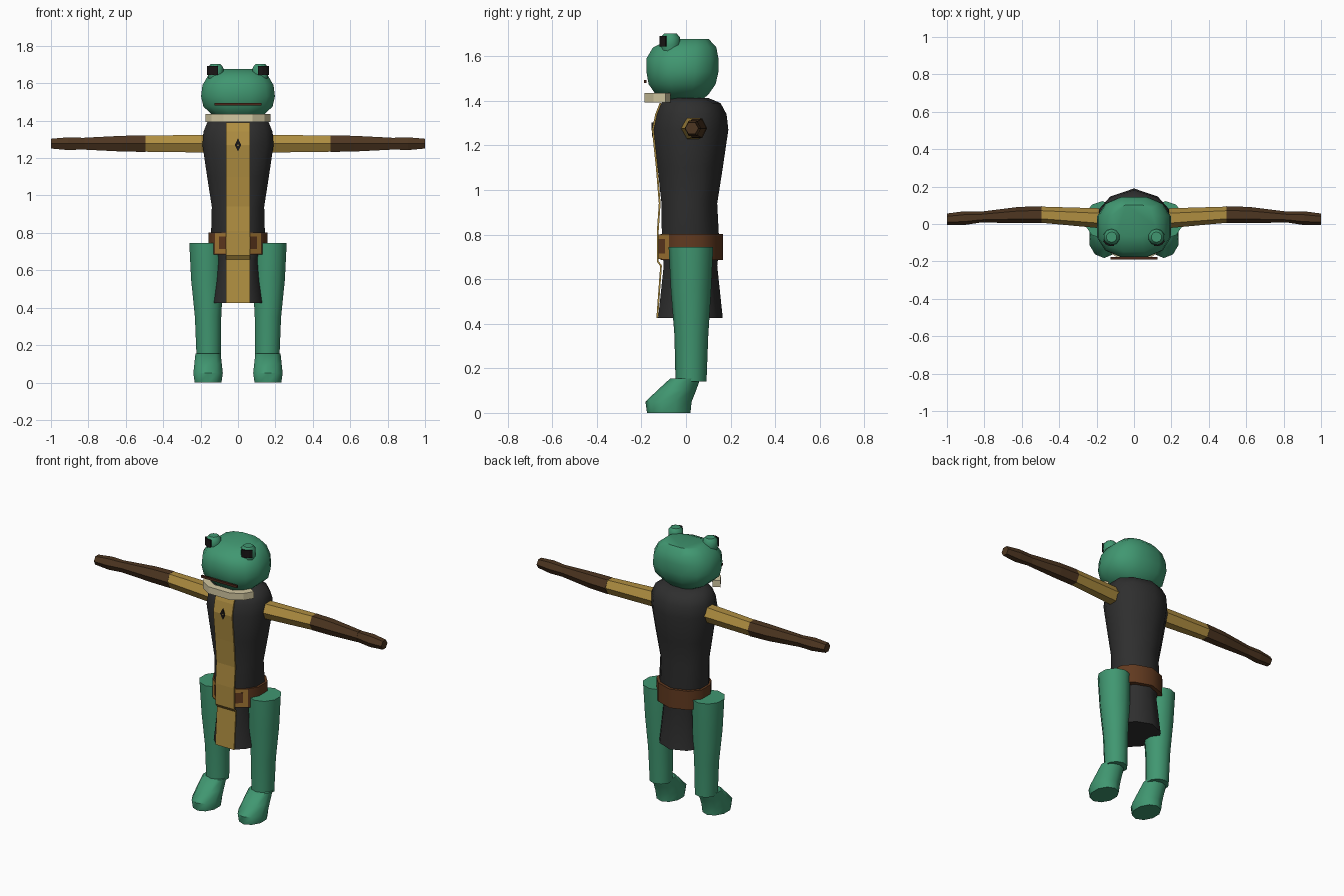
import bpy, bmesh
from math import sin, cos, pi, radians, copysign

if "Cube" in bpy.data.objects:
    bpy.data.objects.remove(bpy.data.objects["Cube"])


def material(name, r, g, b):
    m = bpy.data.materials.new(name)
    m.use_nodes = True
    m.diffuse_color = (r, g, b, 1)
    m.node_tree.nodes["Principled BSDF"].inputs["Base Color"].default_value = (r, g, b, 1)
    return m


GREEN = material("green skin", .052, .31, .165)
DARK = material("charcoal cloth", .028, .028, .028)
GOLD = material("gold cloth", .43, .27, .052)
BROWN = material("dark brown leather", .076, .037, .015)
BELT = material("belt brown", .12, .042, .014)
BUCKLE = material("buckle brass", .38, .19, .035)
CREAM = material("cream", .65, .58, .36)
BLACK = material("black", .01, .008, .008)
MOUTH = material("mouth brown", .07, .02, .01)


def finish(name, bm, mat, smooth=None):
    bmesh.ops.recalc_face_normals(bm, faces=bm.faces)
    me = bpy.data.meshes.new(name)
    bm.to_mesh(me)
    bm.free()
    me.materials.append(mat)
    if smooth:
        me.shade_smooth()
        me.set_sharp_from_angle(angle=radians(smooth))
    ob = bpy.data.objects.new(name, me)
    bpy.context.collection.objects.link(ob)
    return ob


def loft(name, rings, mat, smooth=None):
    """Skin a list of equal-sized rings and cap both ends."""
    bm = bmesh.new()
    rows = [[bm.verts.new(p) for p in ring] for ring in rings]
    n = len(rows[0])
    for a, b in zip(rows, rows[1:]):
        for i in range(n):
            j = (i + 1) % n
            bm.faces.new((a[i], a[j], b[j], b[i]))
    bm.faces.new(rows[0])
    bm.faces.new(rows[-1])
    return finish(name, bm, mat, smooth)


def strip(name, rows, mat, thickness):
    """Sheet through two or more rows of points, thickened evenly."""
    bm = bmesh.new()
    grid = [[bm.verts.new(p) for p in row] for row in rows]
    for a, b in zip(grid, grid[1:]):
        for i in range(len(a) - 1):
            bm.faces.new((a[i], a[i + 1], b[i + 1], b[i]))
    ob = finish(name, bm, mat)
    mod = ob.modifiers.new("thickness", "SOLIDIFY")
    mod.thickness, mod.offset = thickness, 0
    return ob


def band(name, path, z0, z1, mat, thickness):
    return strip(name, [[(x, y, z) for x, y in path] for z in (z0, z1)], mat, thickness)


def oval(z, rx, y0, y1, cx=0, n=10, power=1.0):
    """Horizontal ring; a power below one squares it off."""
    pts = []
    for i in range(n):
        a = 2 * pi * (i + .5) / n
        c, s = [copysign(abs(v) ** power, v) for v in (cos(a), sin(a))]
        pts.append((cx + rx * c, (y0 + y1) / 2 + (y1 - y0) / 2 * s, z))
    return pts


def robe_ring(z, rx, y0, y1):
    """Robe section: flat front panel, pointed back."""
    half = [(.065, 0), (.8 * rx, .15), (rx, .35), (rx, .66), (.67 * rx, .87)]
    right = [(x, y0 + f * (y1 - y0), z) for x, f in half]
    return right + [(0, y1, z)] + [(-x, y, z) for x, y, z in reversed(right)]


def arm_ring(x, cy, ry, rz):
    return [(x, cy + ry * cos(i * pi / 3), 1.277 + rz / .866 * sin(i * pi / 3)) for i in range(6)]


# Head
loft("head", [oval(*r, n=12, power=.8) for r in (
    (1.40, .08, -.09, .07), (1.43, .14, -.14, .105), (1.475, .19, -.172, .137),
    (1.53, .203, -.182, .15), (1.59, .195, -.182, .15), (1.64, .165, -.152, .14),
    (1.677, .12, -.07, .105))], GREEN, 45)
band("mouth", [(-.125, -.183), (.125, -.183)], 1.48, 1.494, MOUTH, .012)
half = [(.155, -.08), (.125, -.13), (.07, -.165)]
band("collar", half + [(-x, y) for x, y in reversed(half)], 1.392, 1.435, CREAM, .045)

# Robe with front panel, diamond and belt
loft("robe", [robe_ring(*r) for r in (
    (.425, .14, -.125, .165), (.66, .115, -.10, .14), (.75, .145, -.108, .15),
    (.94, .14, -.11, .14), (1.1, .165, -.127, .165), (1.27, .19, -.145, .19),
    (1.34, .185, -.13, .182), (1.39, .165, -.11, .155), (1.413, .12, -.07, .10))], DARK, 50)
strip("front_panel", [[(-.065, y, z), (.065, y, z)] for z, y in (
    (1.39, -.114), (1.34, -.134), (1.27, -.149), (1.1, -.131), (.94, -.118), (.81, -.127),
    (.68, -.127), (.66, -.112), (.425, -.129))], GOLD, .008)
strip("chest_diamond", [[(0, -.15, 1.303), (.018, -.15, 1.27)],
                        [(-.018, -.15, 1.27), (0, -.147, 1.235)]], BLACK, .008)
loft("belt", [robe_ring(z, .157, -.115, .165) for z in (.685, .803)], BELT, 50)
band("buckle_frame", [(-.12, -.074), (-.06, -.12), (.06, -.12), (.12, -.074)], .69, .8, BUCKLE, .008)

for s, side in ((1, "left"), (-1, "right")):
    band(side + "_buckle_inset", [(s * .045, -.124), (s * .062, -.122), (s * .1, -.092)],
         .715, .78, BELT, .006)

    # Eyes
    loft(side + "_eye", [oval(z, r, -.07 - r, -.07 + r, s * .12) for z, r in (
        (1.61, .035), (1.65, .045), (1.685, .043), (1.702, .028))], GREEN, 45)
    arc = [radians(a) for a in (-105, -78, -51, -25)]
    band(side + "_pupil", [(s * (.12 + .046 * cos(a)), -.07 + .046 * sin(a)) for a in arc],
         1.645, 1.692, BLACK, .008)

    # Arms
    loft(side + "_sleeve", [arm_ring(s * x, y, ry, rz) for x, y, ry, rz in (
        (.12, .027, .055, .048), (.5, .05, .043, .043))], GOLD)
    loft(side + "_forearm", [arm_ring(s * x, y, ry, rz) for x, y, ry, rz in (
        (.495, .05, .045, .044), (.62, .048, .043, .042), (.82, .037, .029, .032))], BROWN)
    loft(side + "_hand", [arm_ring(s * x, y, ry, rz) for x, y, ry, rz in (
        (.82, .037, .029, .031), (.91, .031, .037, .034), (1, .026, .03, .026))], BROWN)

    # Legs and feet
    loft(side + "_leg", [oval(z, rx, y0, y1, s * cx) for z, rx, y0, y1, cx in (
        (.14, .068, -.047, .092, .157), (.35, .074, -.052, .1, .16),
        (.55, .09, -.068, .113, .165), (.745, .095, -.078, .122, .17))], GREEN, 40)
    loft(side + "_foot", [oval(z, rx, y0, y1, s * .16) for z, rx, y0, y1 in (
        (0, .075, -.175, .02), (.05, .083, -.182, .025), (.1, .077, -.13, .045),
        (.155, .071, -.07, .065))], GREEN, 45)
